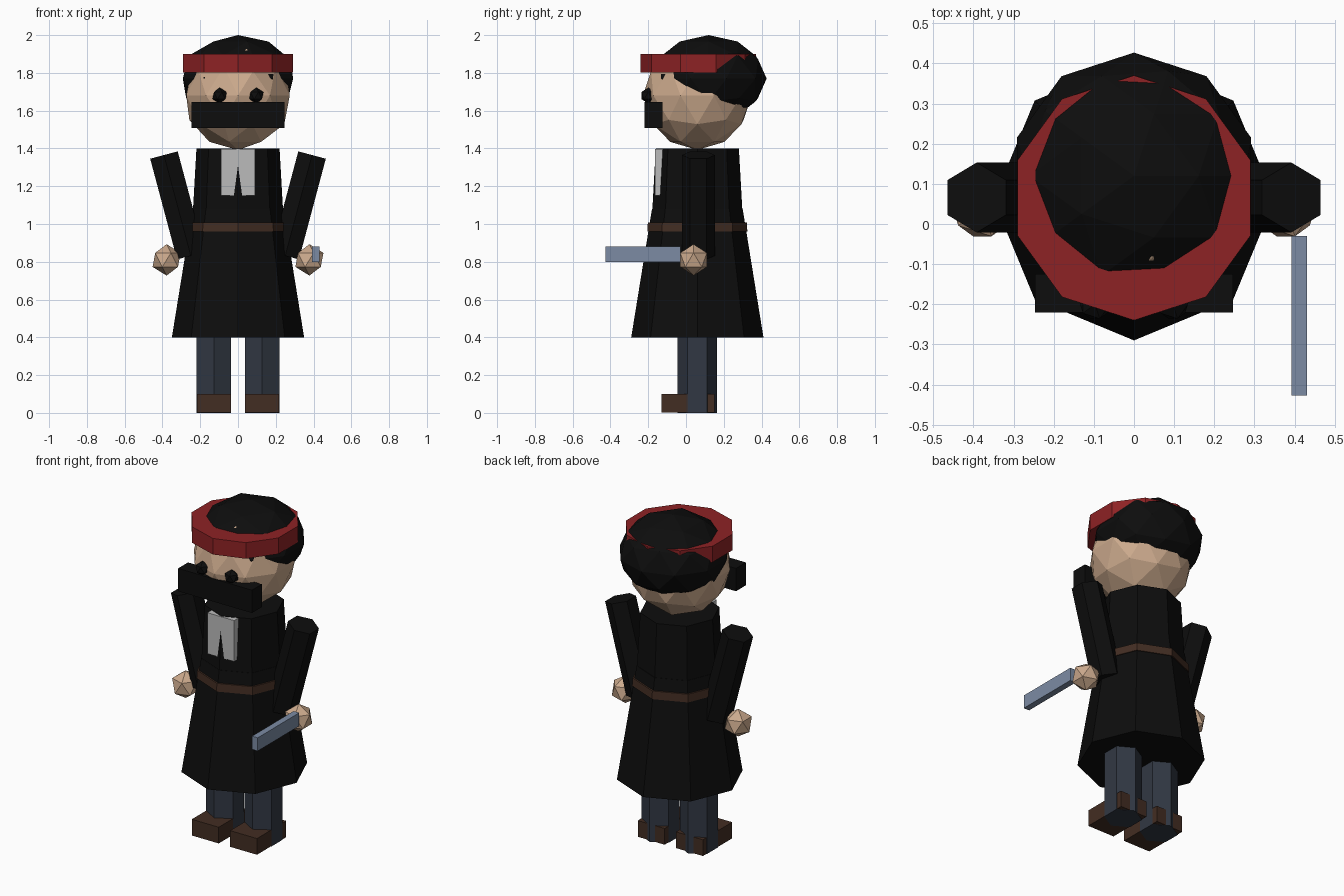
import bpy
import math
from mathutils import Matrix, Vector

if "Cube" in bpy.data.objects:
    bpy.data.objects.remove(bpy.data.objects["Cube"])

CY = 0.06  # depth of the body axis


def material(name, rgb):
    m = bpy.data.materials.new(name)
    m.diffuse_color = (*rgb, 1)
    m.use_nodes = True
    m.node_tree.nodes["Principled BSDF"].inputs["Base Color"].default_value = m.diffuse_color
    return m


black = material("black_cloth", (0.004, 0.004, 0.004))
red = material("red_band", (0.27, 0.016, 0.018))
skin = material("skin", (0.60, 0.40, 0.265))
slate = material("slate_trousers", (0.031, 0.039, 0.056))
brown = material("brown_leather", (0.055, 0.026, 0.016))
steel = material("blue_steel", (0.20, 0.26, 0.37))
grey = material("pale_grey_cloth", (0.50, 0.50, 0.50))


def finish(name, mat):
    ob = bpy.context.object
    ob.name = name
    ob.data.materials.append(mat)
    return ob


def prism(name, mat, sides, r0, r1, bottom, top):
    """Tapered prism between two points, with a corner facing the front."""
    a, b = Vector(bottom), Vector(top)
    bpy.ops.mesh.primitive_cone_add(vertices=sides, radius1=r0, radius2=r1,
                                    depth=(b - a).length)
    ob = finish(name, mat)
    # corner at -y, then lean sideways along the axis
    lean = math.atan2(b.x - a.x, b.z - a.z)
    first = ob.data.vertices[0].co
    spin = -math.pi / 2 - math.atan2(first.y, first.x)
    ob.data.transform(Matrix.Translation((a + b) / 2)
                      @ Matrix.Rotation(lean, 4, 'Y')
                      @ Matrix.Rotation(spin, 4, 'Z'))
    return ob


def ball(name, mat, detail, r, centre, squash=1.0):
    bpy.ops.mesh.primitive_ico_sphere_add(subdivisions=detail, radius=r,
                                          location=centre)
    ob = finish(name, mat)
    ob.scale.z = squash
    return ob


def box(name, mat, lo, hi):
    lo, hi = Vector(lo), Vector(hi)
    bpy.ops.mesh.primitive_cube_add(size=1, location=(lo + hi) / 2)
    ob = finish(name, mat)
    ob.scale = hi - lo
    return ob


# Coat: flared skirt, upper body and belt
prism("coat_skirt", black, 8, 0.35, 0.24, (0, CY, 0.4), (0, CY, 1.08))
prism("coat_body", black, 8, 0.2425, 0.22, (0, CY, 1.0), (0, CY, 1.4))
prism("belt", brown, 8, 0.265, 0.262, (0, CY, 0.96), (0, CY, 1.008))

# Neck cloth: the front ridge of the coat splits it into two tabs
box("neck_cloth", grey, (-0.09, -0.165, 1.15), (0.09, -0.12, 1.398))

# Head, hair and head band
ball("head", skin, 2, 0.288, (0, CY, 1.68))
ball("hair", black, 2, 0.307, (0, 0.12, 1.77), 0.75)
prism("head_band", red, 10, 0.305, 0.305, (0, 0.065, 1.803), (0, 0.065, 1.9))

# Beard
box("beard", black, (-0.247, -0.22, 1.507), (0.247, -0.125, 1.645))

# Paired parts
for s, side in ((-1, "left"), (1, "right")):
    ball("eye_" + side, black, 1, 0.042, (s * 0.097, -0.2, 1.68))
    prism("arm_" + side, black, 6, 0.087, 0.087,
          (s * 0.25, 0.066, 0.832), (s * 0.392, 0.066, 1.365))
    ball("hand_" + side, skin, 1, 0.083, (s * 0.378, 0.04, 0.81))
    prism("leg_" + side, slate, 6, 0.105, 0.105,
          (s * 0.128, CY, 0), (s * 0.128, CY, 0.5))
    box("boot_" + side, brown, (s * 0.128 - 0.09, -0.13, 0.002),
        (s * 0.128 + 0.09, 0.15, 0.1))

# Blade held forward
box("blade", steel, (0.393, -0.427, 0.8), (0.431, -0.03, 0.88))
